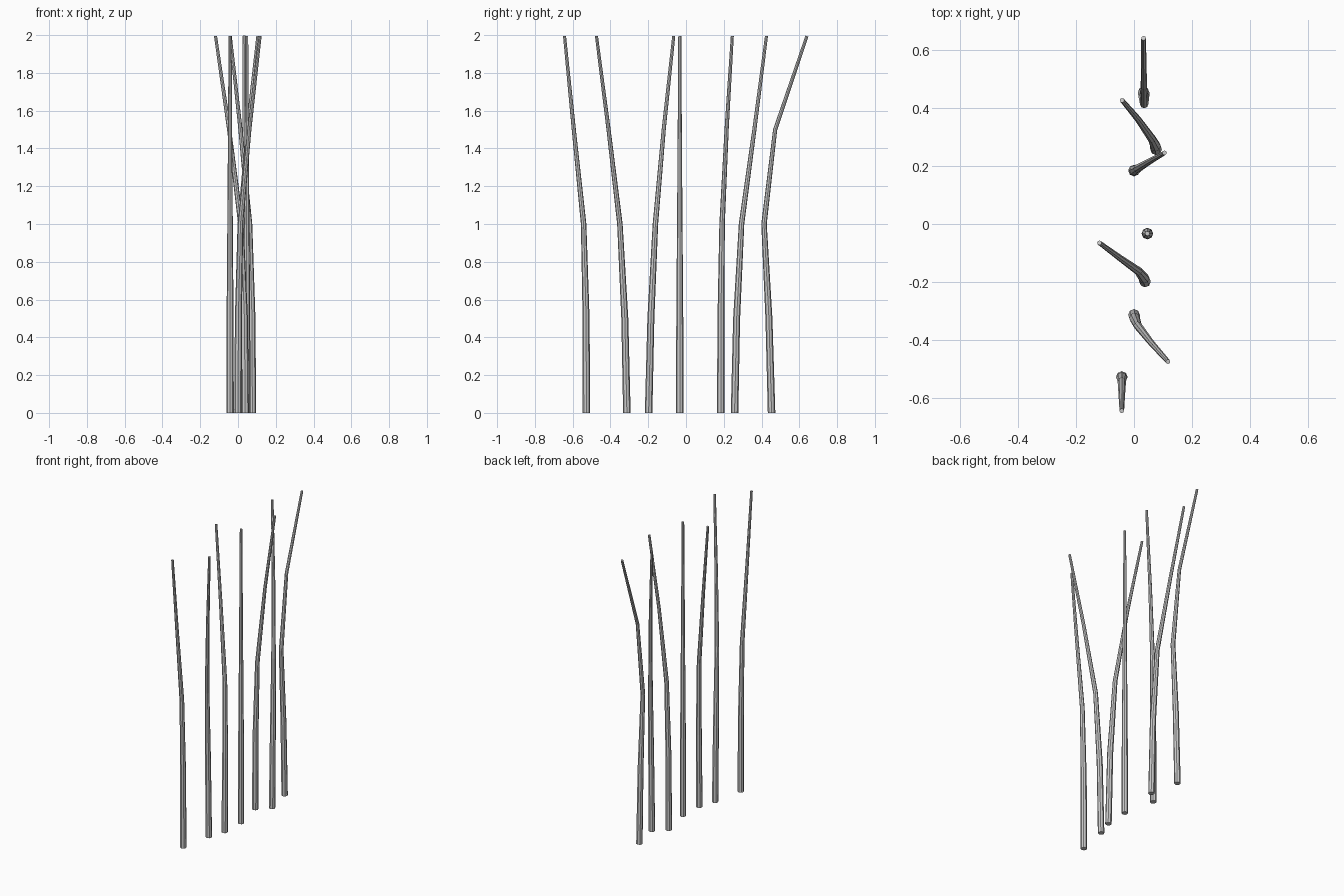
import bpy, bmesh, math
from mathutils import Vector

cube = bpy.data.objects.get("Cube")
if cube:
    bpy.data.objects.remove(cube, do_unlink=True)

SIDES = 8
HEIGHTS = (0, 0.5, 1, 1.5, 1.995)
RADII = (0.02, 0.0185, 0.0145, 0.011, 0.008)

# Plain grey for every stem
grey = bpy.data.materials.new("stem_grey")
grey.use_nodes = True
colour = (0.6, 0.6, 0.6, 1)
grey.diffuse_color = colour
grey.node_tree.nodes["Principled BSDF"].inputs["Base Color"].default_value = colour


def make_stem(name, xs, ys):
    """Tapered tube whose rings follow a bent centre line."""
    path = [Vector(p) for p in zip(xs, ys, HEIGHTS)]
    bm = bmesh.new()
    rings = []
    for i, centre in enumerate(path):
        # Flat foot on the ground, other rings square to the path
        tangent = path[min(i + 1, len(path) - 1)] - path[max(i - 1, 0)]
        if i == 0:
            tangent = Vector((0, 0, 1))
        turn = Vector((0, 0, 1)).rotation_difference(tangent.normalized())
        ring = []
        for k in range(SIDES):
            a = math.tau * k / SIDES
            offset = Vector((math.cos(a), math.sin(a), 0)) * RADII[i]
            ring.append(bm.verts.new(centre + turn @ offset))
        rings.append(ring)
    for low, high in zip(rings, rings[1:]):
        for k in range(SIDES):
            n = (k + 1) % SIDES
            bm.faces.new((low[k], low[n], high[n], high[k]))
    bm.faces.new(rings[0][::-1])
    bm.faces.new(rings[-1])
    mesh = bpy.data.meshes.new(name)
    bm.to_mesh(mesh)
    bm.free()
    mesh.materials.append(grey)
    bpy.context.collection.objects.link(bpy.data.objects.new(name, mesh))


# Stems from front to back: x and y of the centre line at each height
STEMS = [
    ((-.042, -.042, -.042, -.042, -.042), (-.527, -.529, -.542, -.594, -.643)),
    ((0, .002, .013, .06, .117), (-.313, -.324, -.35, -.41, -.474)),
    ((.038, .034, .015, -.047, -.119), (-.198, -.186, -.162, -.118, -.065)),
    ((.046, .046, .046, .046, .046), (-.033, -.033, -.033, -.033, -.033)),
    ((0, .002, .012, .052, .105), (.184, .185, .191, .215, .245)),
    ((.076, .074, .061, .013, -.041), (.257, .268, .294, .362, .426)),
    ((.033, .034, .035, .034, .033), (.453, .439, .413, .472, .64)),
]
for number, (xs, ys) in enumerate(STEMS, 1):
    make_stem(f"stem_{number}", xs, ys)
